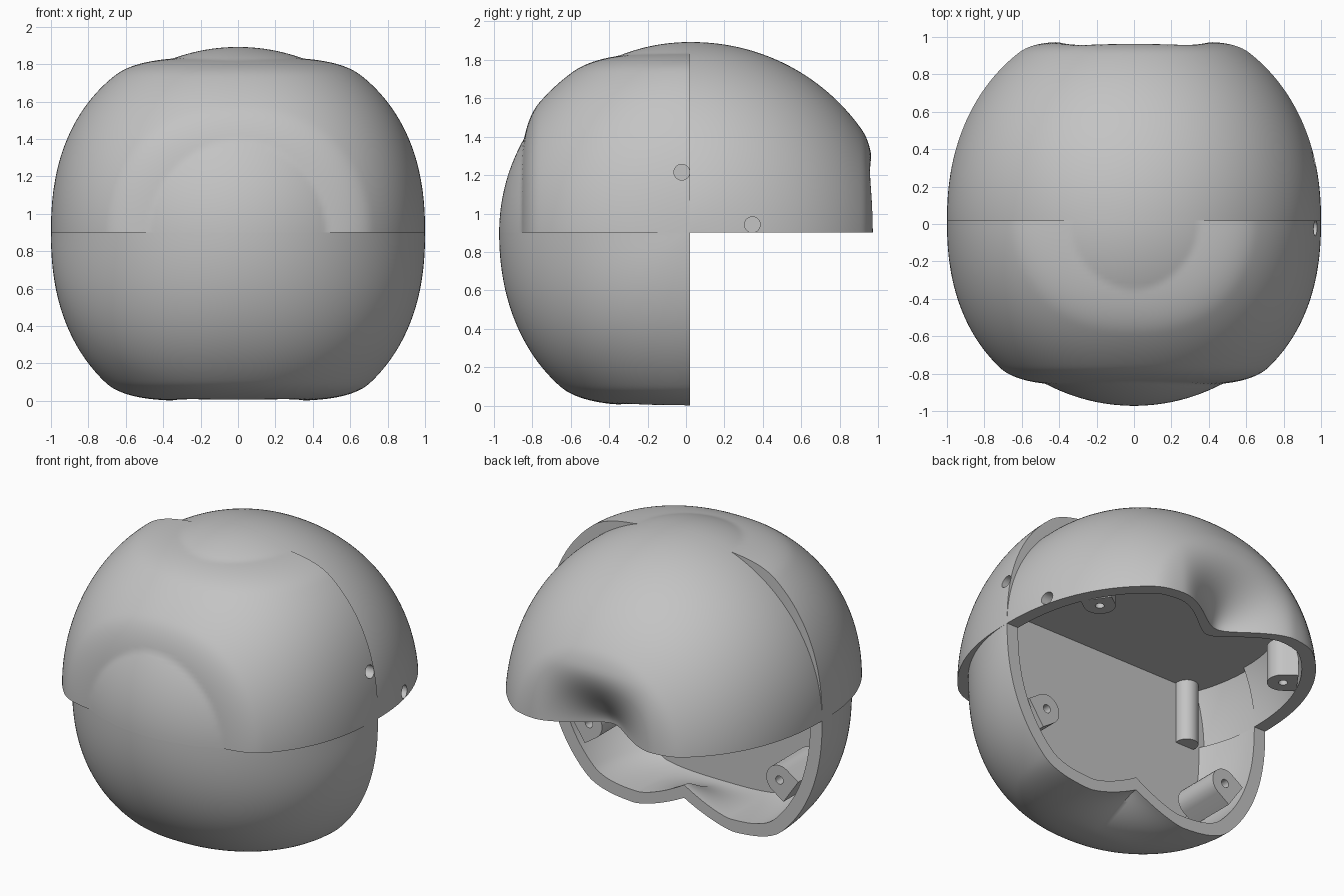
import bpy, bmesh, math
from math import sin, cos, pi, radians
from mathutils import Vector, Matrix

if "Cube" in bpy.data.objects:
    bpy.data.objects.remove(bpy.data.objects["Cube"])

CENTRE = Vector((0, 0.02, 0.9))
ROUND = 0.992     # radius of the rounded tongues
WALL = 0.085      # shell thickness
NU, NV = 144, 64

SHADE = (0.55, 0.55, 0.55, 1)
grey = bpy.data.materials.new("plain grey")
grey.use_nodes = True
grey.diffuse_color = SHADE
grey.node_tree.nodes["Principled BSDF"].inputs["Base Color"].default_value = SHADE


def smooth(t):
    t = max(0.0, min(1.0, t))
    return t * t * (3 - 2 * t)


def ball(d, rho, n):
    """Radius along d of a squarish ball with half-width 1 and depth rho."""
    return (abs(d.x) ** n + (math.hypot(d.y, d.z) / rho) ** n) ** (-1 / n)


def flatten(r, part, limit, soft):
    """Softly limit radius r so that r * part stays below limit."""
    if part < 0.01:
        return r
    flat = limit / part
    h = max(soft - abs(r - flat), 0) / soft
    return min(r, flat) - h * h * soft / 4


def back_radius(d, s):
    s = 1 - s
    r = flatten(ball(d, ROUND + 0.1 * s ** 1.6, 2 + 0.17 * s), d.y, 0.953, 0.07)
    return r - 0.21 * smooth(1 - abs(r * d.x) / 0.43) * smooth((s - 0.73) / 0.27)


def top_radius(d, s):
    r = flatten(ball(d, 1.035, 2.3), d.z, 0.942, 0.13)
    return max(flatten(r, -d.y, 0.882, 0.13), ball(d, ROUND, 2))


def chin_radius(d, s):
    r = ball(d, ROUND + 0.055 * smooth(s / 0.6), 2 + 0.28 * smooth(s / 0.8))
    r = flatten(r, -d.z, 0.9, 0.13)
    return r - 0.13 * max(0, 1 - abs(r * d.x) / 0.36) ** 1.3 * smooth((s - 0.73) / 0.27)


def finish(bm, name):
    bmesh.ops.remove_doubles(bm, verts=bm.verts, dist=1e-5)
    bmesh.ops.recalc_face_normals(bm, faces=bm.faces)
    mesh = bpy.data.meshes.new(name)
    bm.to_mesh(mesh)
    bm.free()
    obj = bpy.data.objects.new(name, mesh)
    bpy.context.collection.objects.link(obj)
    mesh.materials.append(grey)
    return obj


def shell_piece(name, start, radius):
    """Thick quarter of the ball, swept around the x axis."""
    bm = bmesh.new()
    outer, inner = [], []
    for j in range(NV + 1):
        s = j / NV
        v = start + s * pi / 2
        rows = ([], [])
        for i in range(NU + 1):
            u = pi * i / NU
            d = Vector((cos(u), sin(u) * cos(v), sin(u) * sin(v)))
            r = radius(d, s)
            rows[0].append(bm.verts.new(CENTRE + d * r))
            rows[1].append(bm.verts.new(CENTRE + d * (r - WALL)))
        outer.append(rows[0])
        inner.append(rows[1])
    strips = [(g[j], g[j + 1]) for g in (outer, inner) for j in range(NV)]
    strips += [(outer[j], inner[j]) for j in (0, NV)]
    for a, b in strips:
        for i in range(NU):
            bm.faces.new((a[i], a[i + 1], b[i + 1], b[i]))
    return finish(bm, name)


def extrude(bm, points, vec):
    face = bm.faces.new([bm.verts.new(p) for p in points])
    res = bmesh.ops.extrude_face_region(bm, geom=[face], use_keep_orig=True)
    moved = [g for g in res["geom"] if isinstance(g, bmesh.types.BMVert)]
    bmesh.ops.translate(bm, verts=moved, vec=vec)


def partition(name, axis, across, offset, limit):
    """Flat inner plate at offset along axis, trimmed at limit across it."""
    axis, across = Vector(axis), Vector(across)
    size = math.sqrt(0.97 ** 2 - offset ** 2)
    points = []
    for k in range(128):
        a = 2 * pi * k / 128
        rise = size * sin(a)
        if rise <= limit:
            points.append(CENTRE + axis * offset + Vector((size * cos(a), 0, 0)) + across * rise)
    bm = bmesh.new()
    extrude(bm, points, axis * 0.02)
    return finish(bm, name)


def cylinder(name, place, axis, r, length):
    """Cylinder starting at place and running along axis."""
    bm = bmesh.new()
    axis = Vector(axis)
    turn = axis.to_track_quat('Z', 'Y').to_matrix().to_4x4()
    bmesh.ops.create_cone(bm, cap_ends=True, segments=32, radius1=r, radius2=r, depth=length,
                          matrix=Matrix.Translation(Vector(place) + axis * length / 2) @ turn)
    return finish(bm, name)


def boss(name, place, axis, r, length, reach):
    """Screw boss: a round-nosed block that joins the shell wall."""
    place, axis = Vector(place), Vector(axis)
    out = place - CENTRE
    out -= axis * out.dot(axis)
    out.normalize()
    side = axis.cross(out)
    ring = [place + out * reach - side * r, place + out * reach + side * r]
    for k in range(17):
        a = pi * k / 16
        ring.append(place + side * r * cos(a) - out * r * sin(a))
    bm = bmesh.new()
    extrude(bm, ring, axis * length)
    obj = finish(bm, name)
    cut(obj, cylinder("hole_cutter", place - axis * 0.1, axis, 0.027, 0.25))
    return obj


def cut(obj, cutter):
    mod = obj.modifiers.new("hole", 'BOOLEAN')
    mod.operation = 'DIFFERENCE'
    mod.solver = 'EXACT'
    mod.object = cutter
    cutter.hide_render = True
    bpy.context.view_layer.objects.active = obj
    bpy.ops.object.modifier_apply(modifier=mod.name)
    bpy.data.objects.remove(cutter)


# Three shell quarters
back = shell_piece("back_shell", 0, back_radius)
top = shell_piece("upper_front_shell", pi / 2, top_radius)
chin = shell_piece("lower_front_shell", pi, chin_radius)

# Screw holes in one side
cut(top, cylinder("hole_cutter", (0.9, -0.022, 1.215), (1, 0, 0), 0.041, 0.4))
cut(back, cylinder("hole_cutter", (0.89, 0.345, 0.942), (1, 0, 0), 0.041, 0.4))

# Flat inner walls closing off the front and the crown
parts = [back, top, chin,
         partition("front_partition", (0, -1, 0), (0, 0, 1), 0.40, 0.48),
         partition("ceiling_partition", (0, 0, 1), (0, -1, 0), 0.375, 0.5)]

# Screw bosses on both sides, facing the open rims
for side, word in ((1, "left"), (-1, "right")):
    parts += [
        boss(word + "_back_boss", (side * 0.71, 0.53, 0.901), (0, 0, 1), 0.095, 0.25, 0.085),
        boss(word + "_lower_boss", (side * 0.69, 0.019, 0.43), (0, -1, 0), 0.095, 0.32, 0.1),
        cylinder(word + "_inner_post", (side * 0.71, -0.36, 0.87), (0, 0, 1), 0.07, 0.41)]

# Smooth shading with sharp rims
bpy.ops.object.select_all(action='DESELECT')
for obj in parts:
    obj.select_set(True)
bpy.context.view_layer.objects.active = back
bpy.ops.object.shade_smooth_by_angle(angle=radians(35))
